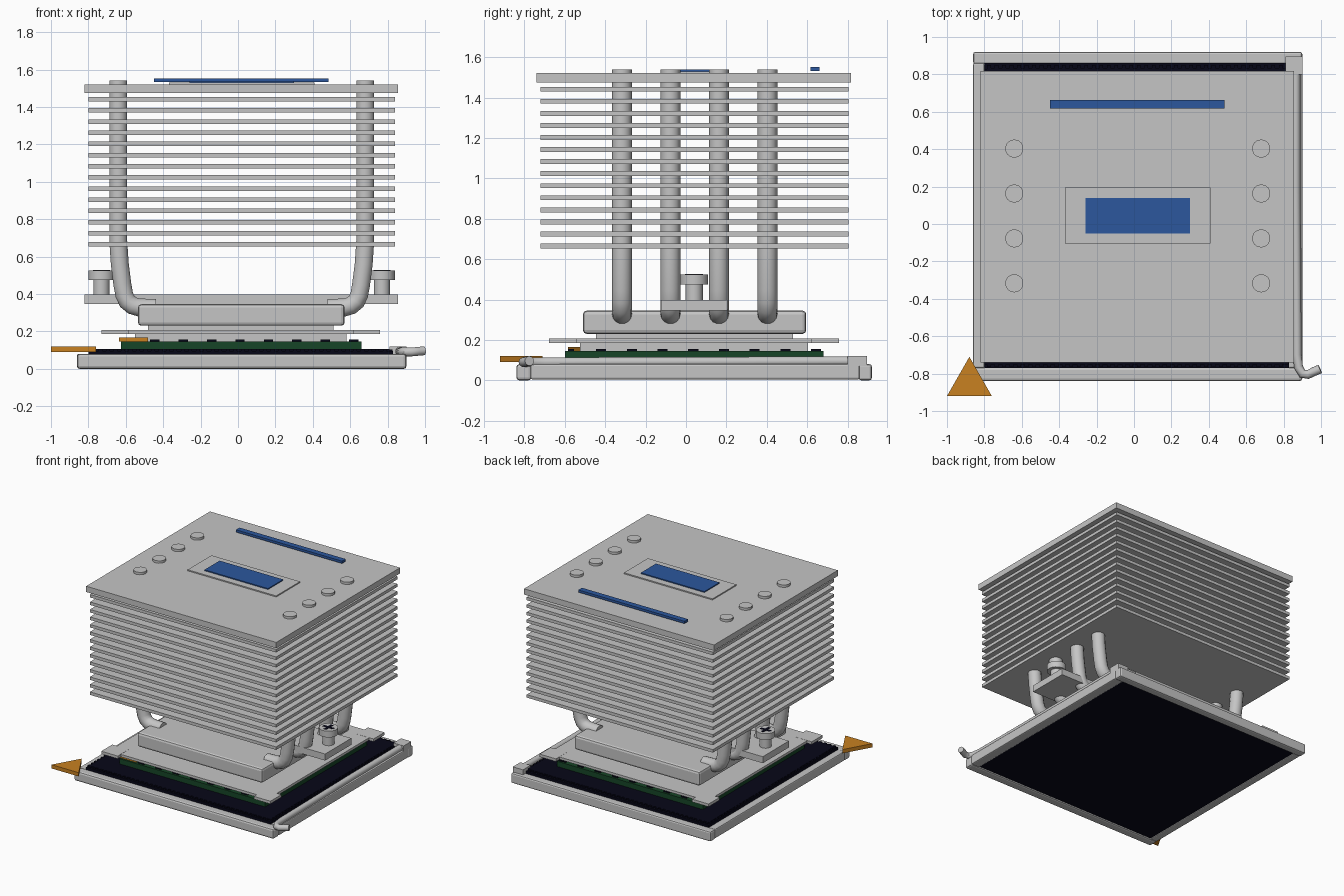
import bpy, bmesh, math
from mathutils import Vector

cube = bpy.data.objects.get("Cube")
if cube:
    bpy.data.objects.remove(cube, do_unlink=True)


def material(name, rgb):
    m = bpy.data.materials.new(name)
    m.use_nodes = True
    colour = (*rgb, 1.0)
    m.diffuse_color = colour
    for node in m.node_tree.nodes:
        if node.type == 'BSDF_PRINCIPLED':
            node.inputs["Base Color"].default_value = colour
    return m


METAL = material("light_metal", (0.56, 0.56, 0.56))
BLUE = material("label_blue", (0.025, 0.095, 0.34))
ORANGE = material("marker_orange", (0.58, 0.22, 0.015))
GREEN = material("board_green", (0.008, 0.06, 0.02))
NAVY = material("dark_navy", (0.002, 0.002, 0.009))


def finish(name, bm, mat):
    bmesh.ops.recalc_face_normals(bm, faces=bm.faces)
    mesh = bpy.data.meshes.new(name)
    bm.to_mesh(mesh)
    bm.free()
    mesh.materials.append(mat)
    obj = bpy.data.objects.new(name, mesh)
    bpy.context.collection.objects.link(obj)
    return obj


def add_box(bm, x, y, z):
    verts = bmesh.ops.create_cube(bm, size=1)["verts"]
    for v in verts:
        for i, (lo, hi) in enumerate((x, y, z)):
            v.co[i] = hi if v.co[i] > 0 else lo


def box(name, x, y, z, mat=METAL, bevel=0):
    bm = bmesh.new()
    add_box(bm, x, y, z)
    if bevel:
        bmesh.ops.bevel(bm, geom=bm.edges[:], offset=bevel, segments=2,
                        profile=0.5, affect='EDGES')
    return finish(name, bm, mat)


def prism(name, points, z, mat):
    bm = bmesh.new()
    face = bm.faces.new([bm.verts.new((x, y, z[0])) for x, y in points])
    top = bmesh.ops.extrude_face_region(bm, geom=[face])["geom"]
    for v in top:
        if isinstance(v, bmesh.types.BMVert):
            v.co.z = z[1]
    return finish(name, bm, mat)


def smooth(obj):
    bpy.ops.object.select_all(action='DESELECT')
    obj.select_set(True)
    bpy.context.view_layer.objects.active = obj
    bpy.ops.object.shade_smooth_by_angle(angle=math.radians(40))


def cylinder(name, x, y, r, z):
    bm = bmesh.new()
    bmesh.ops.create_cone(bm, cap_ends=True, segments=32, radius1=r, radius2=r,
                          depth=z[1] - z[0])
    bmesh.ops.translate(bm, verts=bm.verts, vec=(x, y, (z[0] + z[1]) / 2))
    smooth(finish(name, bm, METAL))


def tube(name, points, r):
    curve = bpy.data.curves.new(name, 'CURVE')
    curve.dimensions = '3D'
    curve.bevel_depth = r
    curve.bevel_resolution = 5
    curve.use_fill_caps = True
    spline = curve.splines.new('POLY')
    spline.points.add(len(points) - 1)
    for p, co in zip(spline.points, points):
        p.co = (*co, 1)
    curve.materials.append(METAL)
    obj = bpy.data.objects.new(name, curve)
    bpy.context.collection.objects.link(obj)
    bpy.ops.object.select_all(action='DESELECT')
    obj.select_set(True)
    bpy.context.view_layer.objects.active = obj
    bpy.ops.object.convert(target='MESH')
    smooth(bpy.context.object)


CX, CY = 0.02, 0.04          # axis of the cooler

# Socket frame rails and hinge block
box("frame_front_rail", (-0.86, 0.90), (-0.84, -0.765), (0, 0.08), bevel=0.015)
box("frame_back_rail", (-0.86, 0.90), (0.855, 0.92), (0, 0.08), bevel=0.012)
box("frame_right_rail", (-0.86, -0.80), (-0.77, 0.86), (0.005, 0.08), bevel=0.008)
box("frame_left_rail", (0.825, 0.90), (-0.77, 0.86), (0.005, 0.08), bevel=0.008)
box("hinge_block", (0.81, 0.90), (0.80, 0.895), (0.07, 0.12))

# Contact bed with a toothed rim
bm = bmesh.new()
add_box(bm, (-0.80, 0.83), (-0.77, 0.86), (0.012, 0.095))
add_box(bm, (-0.785, 0.81), (-0.75, 0.835), (0.09, 0.105))
for i in range(40):
    a = -0.785 + i * 0.04
    add_box(bm, (a, a + 0.02), (-0.765, 0.85), (0.09, 0.1045))
    add_box(bm, (-0.80, 0.825), (a + 0.035, a + 0.055), (0.09, 0.104))
finish("contact_bed", bm, NAVY)

# Locking lever along the left side with a bent-out handle
tube("lever", [(0.865, 0.80, 0.095), (0.865, 0.2, 0.093), (0.872, -0.70, 0.09),
               (0.88, -0.765, 0.09), (0.90, -0.80, 0.09), (0.93, -0.805, 0.09),
               (0.96, -0.79, 0.093), (0.995, -0.775, 0.096)], 0.024)

# Orientation markers
prism("socket_marker", [(-1, -0.92), (-0.76, -0.92), (-0.88, -0.71)],
      (0.09, 0.12), ORANGE)

# Processor board with edge contacts and lid
box("processor_board", (-0.625, 0.66), (-0.60, 0.68), (0.105, 0.146), GREEN)
prism("board_marker", [(-0.635, -0.585), (-0.48, -0.585), (-0.555, -0.515)],
      (0.146, 0.166), ORANGE)
bm = bmesh.new()
for i in range(8):
    a = -0.445 + i * 0.152
    for edge in (-0.585, 0.635):
        add_box(bm, (a - 0.025, a + 0.025), (edge, edge + 0.03), (0.14, 0.156))
    for edge in (-0.61, 0.615):
        add_box(bm, (edge, edge + 0.03), (a, a + 0.05), (0.14, 0.156))
finish("edge_contacts", bm, NAVY)
box("processor_lid", (-0.55, 0.58), (-0.525, 0.605), (0.14, 0.19))

# Lid flange with square corner tabs
bm = bmesh.new()
add_box(bm, (-0.69, 0.72), (-0.64, 0.715), (0.186, 0.206))
for sx in (-1, 1):
    for sy in (-1, 1):
        xs = sorted((CX - 0.005 + sx * 0.60, CX - 0.005 + sx * 0.745))
        ys = sorted((CY + sy * 0.58, CY + sy * 0.718))
        add_box(bm, xs, ys, (0.185, 0.207))
finish("lid_flange", bm, METAL)

# Cold plate and block
box("cold_plate", (-0.48, 0.51), (-0.445, 0.53), (0.20, 0.24))
box("base_block", (-0.535, 0.57), (-0.51, 0.595), (0.23, 0.345), bevel=0.018)

# Mounting bar and screws
box("mounting_bar", (-0.82, 0.855), (-0.125, 0.205), (0.345, 0.397))
for side, x in (("right", -0.73), ("left", 0.77)):
    cylinder(side + "_screw_shaft", x, CY, 0.043, (0.39, 0.48))
    cylinder(side + "_screw_head", x, CY, 0.069, (0.475, 0.525))
    bm = bmesh.new()
    add_box(bm, (x - 0.045, x + 0.045), (CY - 0.011, CY + 0.011), (0.523, 0.527))
    add_box(bm, (x - 0.011, x + 0.011), (CY - 0.045, CY + 0.045), (0.523, 0.5275))
    finish(side + "_screw_slot", bm, NAVY)

# Heat pipes, mirrored about the cooler axis
profile = [(0.46, 0.325), (0.55, 0.328), (0.585, 0.338), (0.612, 0.36),
           (0.628, 0.395), (0.638, 0.45), (0.652, 0.56), (0.66, 0.68), (0.66, 1.54)]
for side, s in (("right", -1), ("left", 1)):
    for i in range(4):
        y = -0.317 + 0.24 * i
        tube(f"{side}_heat_pipe_{i + 1}", [(CX + s * d, y, z) for d, z in profile], 0.049)

# Fin stack and cover plate
for i in range(14):
    z = 0.665 + i * 0.0597
    box(f"fin_{i + 1}", (-0.80, 0.84), (-0.72, 0.805), (z - 0.012, z + 0.012))
box("cover_plate", (-0.82, 0.855), (-0.74, 0.818), (1.475, 1.521))

# Badge and stripe on the cover
box("badge_base", (-0.37, 0.41), (-0.105, 0.195), (1.515, 1.53))
box("badge", (-0.26, 0.30), (-0.05, 0.14), (1.529, 1.538), BLUE)
box("cover_stripe", (-0.45, 0.485), (0.617, 0.662), (1.532, 1.551), BLUE)
